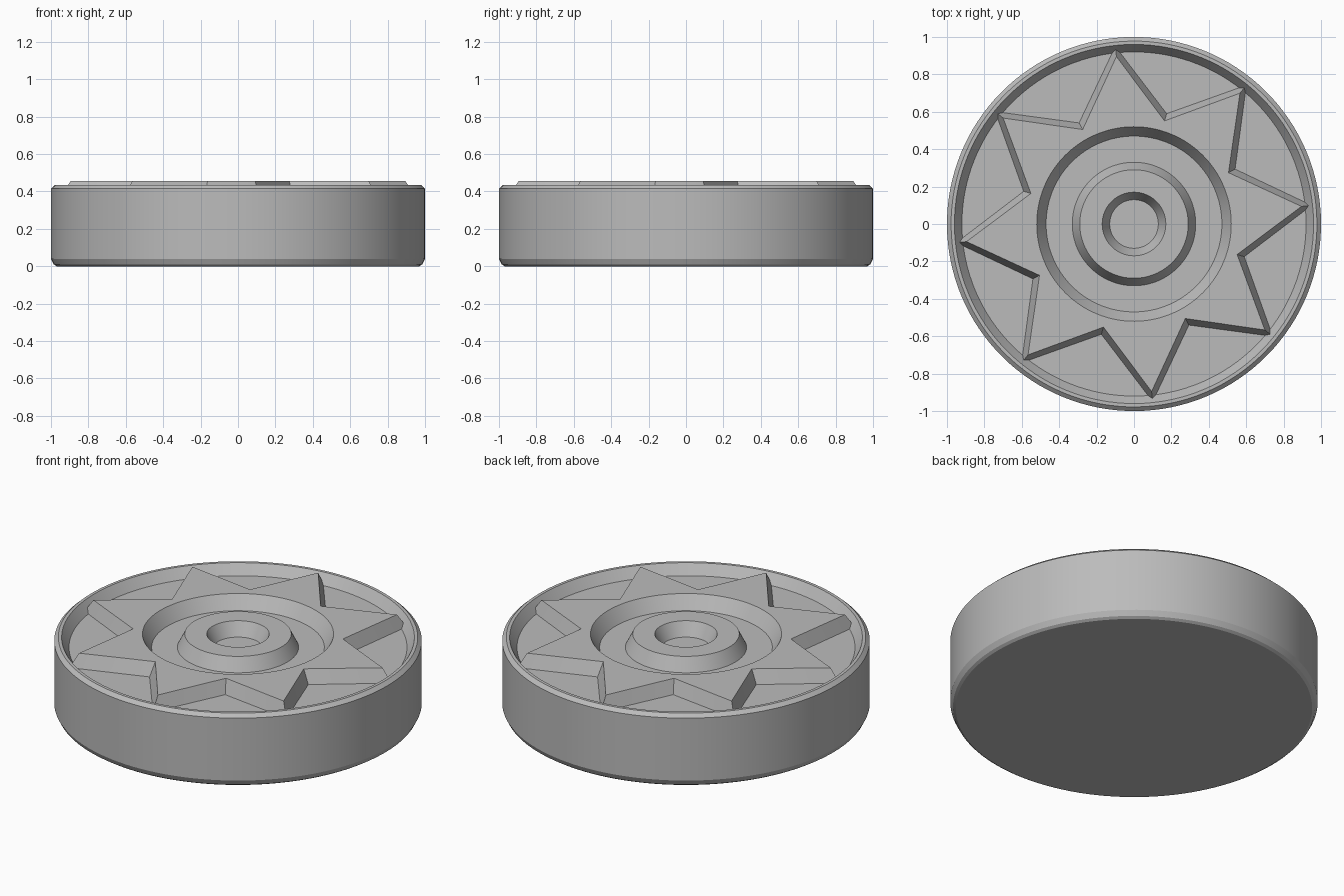
import bpy, bmesh, math

cube = bpy.data.objects.get("Cube")
if cube:
    bpy.data.objects.remove(cube, do_unlink=True)

POINTS = 8            # star points
SEG = 128             # samples around every loop
TURN = math.radians(6)
FLOOR, TOP = 0.375, 0.455

grey = bpy.data.materials.new("stone_grey")
grey.use_nodes = True
colour = (0.5, 0.5, 0.5, 1)
grey.diffuse_color = colour
grey.node_tree.nodes["Principled BSDF"].inputs["Base Color"].default_value = colour


def circle(r, z):
    """Round loop."""
    return [(r * math.cos(a), r * math.sin(a), z)
            for a in (TURN + math.tau * i / SEG for i in range(SEG))]


def star(tip, notch, z):
    """Straight-edged star loop with extra samples along each edge."""
    corners = []
    for k in range(2 * POINTS):
        r = notch if k % 2 else tip
        a = TURN + math.pi * k / POINTS
        corners.append((r * math.cos(a), r * math.sin(a)))
    steps = SEG // len(corners)
    loop = []
    for k, (x0, y0) in enumerate(corners):
        x1, y1 = corners[(k + 1) % len(corners)]
        for s in range(steps):
            t = s / steps
            loop.append((x0 + (x1 - x0) * t, y0 + (y1 - y0) * t, z))
    return loop


def loft(name, loops, caps=False):
    """Skin between consecutive loops, optionally closing both ends."""
    bm = bmesh.new()
    rings = [[bm.verts.new(p) for p in loop] for loop in loops]
    for low, high in zip(rings, rings[1:]):
        for i in range(SEG):
            j = (i + 1) % SEG
            bm.faces.new((low[i], low[j], high[j], high[i]))
    if caps:
        bm.faces.new(rings[0][::-1])
        bm.faces.new(rings[-1])
    mesh = bpy.data.meshes.new(name)
    bm.to_mesh(mesh)
    bm.free()
    mesh.materials.append(grey)
    obj = bpy.data.objects.new(name, mesh)
    bpy.context.collection.objects.link(obj)
    bpy.ops.object.select_all(action='DESELECT')
    obj.select_set(True)
    bpy.context.view_layer.objects.active = obj
    bpy.ops.object.shade_smooth_by_angle(angle=math.radians(25))
    return obj


# Disc body with chamfered foot, bevelled rim and sunken floor
body_profile = [(0.97, 0), (0.985, 0.01), (1, 0.04), (1, 0.415), (0.978, 0.435),
                (0.96, 0.435), (0.92, FLOOR)]
loft("disc_body", [circle(r, z) for r, z in body_profile], caps=True)

# Raised star plate with a round opening
loft("star_plate", [star(0.955, 0.615, FLOOR), star(0.9, 0.575, TOP),
                    circle(0.52, TOP), circle(0.47, FLOOR)])

# Raised centre ring with a dished hole
loft("centre_ring", [circle(r, z) for r, z in
                     [(0.33, FLOOR), (0.29, TOP), (0.17, TOP), (0.13, FLOOR)]])
